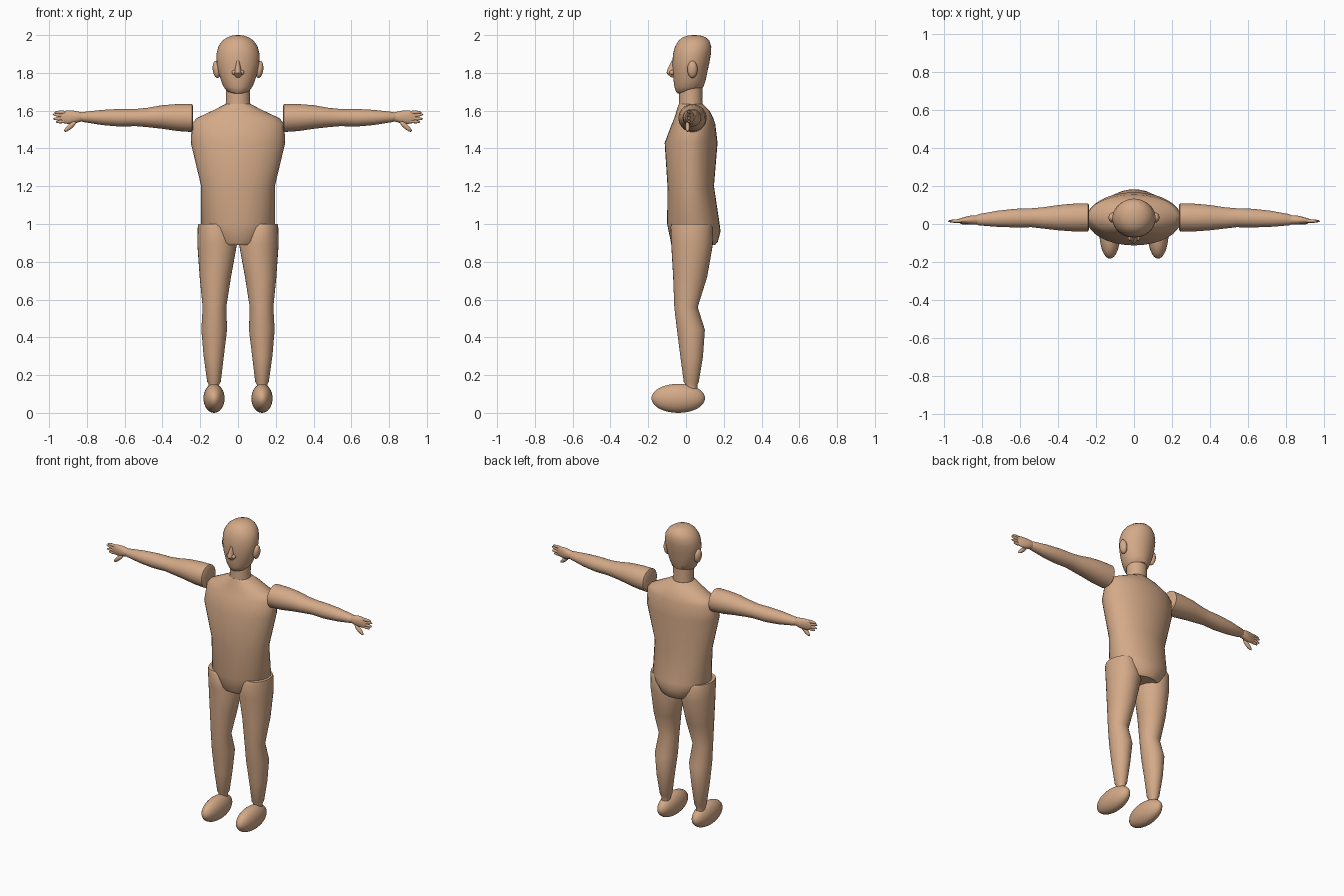
import bpy, bmesh, math
from mathutils import Vector

skin = bpy.data.materials.new("skin tan")
skin.diffuse_color = (0.66, 0.40, 0.245, 1)
SEG = 32


def finish(name, bm, angle=35):
    bmesh.ops.recalc_face_normals(bm, faces=bm.faces)
    me = bpy.data.meshes.new(name)
    bm.to_mesh(me)
    bm.free()
    ob = bpy.data.objects.new(name, me)
    bpy.context.collection.objects.link(ob)
    me.materials.append(skin)
    bpy.ops.object.select_all(action='DESELECT')
    ob.select_set(True)
    bpy.context.view_layer.objects.active = ob
    bpy.ops.object.shade_smooth_by_angle(angle=math.radians(angle))
    return ob


def loft(name, rings, place):
    """Skin elliptical rings (t, lo_a, hi_a, lo_b, hi_b); place maps (t, a, b) to xyz."""
    bm = bmesh.new()
    loops = []
    for t, a0, a1, b0, b1 in rings:
        loop = []
        for i in range(SEG):
            w = 2 * math.pi * i / SEG
            a = (a0 + a1) / 2 + (a1 - a0) / 2 * math.cos(w)
            b = (b0 + b1) / 2 + (b1 - b0) / 2 * math.sin(w)
            loop.append(bm.verts.new(place(t, a, b)))
        loops.append(loop)
    for p, q in zip(loops, loops[1:]):
        for i in range(SEG):
            j = (i + 1) % SEG
            bm.faces.new((p[i], p[j], q[j], q[i]))
    bm.faces.new(loops[0])
    bm.faces.new(loops[-1])
    return finish(name, bm)


def ellipsoid(name, loc, radii, tilt=0.0, seg=32):
    """Ellipsoid tilted about the y axis."""
    bm = bmesh.new()
    bmesh.ops.create_uvsphere(bm, u_segments=seg, v_segments=seg // 2, radius=1)
    c, s = math.cos(tilt), math.sin(tilt)
    for v in bm.verts:
        x, y, z = (v.co[k] * radii[k] for k in range(3))
        v.co = Vector((c * x + s * z, y, c * z - s * x)) + Vector(loc)
    return finish(name, bm, 60)


def upright(t, a, b):
    return (a, b, t)


# torso, from crotch to collar
torso = [(0.89, 0.12, -0.07, 0.155), (0.905, 0.135, -0.08, 0.168),
         (0.96, 0.172, -0.092, 0.183), (1.0, 0.195, -0.1, 0.178),
         (1.2, 0.195, -0.098, 0.148), (1.43, 0.25, -0.113, 0.167),
         (1.53, 0.245, -0.075, 0.155), (1.56, 0.22, -0.062, 0.145),
         (1.60, 0.135, -0.05, 0.125), (1.635, 0.066, -0.038, 0.09)]
loft("torso", [(z, -w, w, y0, y1) for z, w, y0, y1 in torso], upright)
loft("neck", [(1.60, -.068, .068, -.04, .09), (1.66, -.063, .063, -.036, .086),
              (1.76, -.066, .066, -.036, .088)], upright)

# head: jaw up to a domed crown
head = [(1.692, 0.03, -0.045, 0.02), (1.70, 0.053, -0.053, 0.055),
        (1.725, 0.076, -0.061, 0.092), (1.76, 0.09, -0.066, 0.104),
        (1.80, 0.103, -0.07, 0.112), (1.85, 0.113, -0.072, 0.123),
        (1.90, 0.114, -0.069, 0.132), (1.94, 0.104, -0.058, 0.134),
        (1.97, 0.083, -0.04, 0.124), (1.988, 0.058, -0.018, 0.105),
        (1.997, 0.03, 0.01, 0.077), (2.0, 0.008, 0.034, 0.051)]
loft("head", [(z, -w, w, y0, y1) for z, w, y0, y1 in head], upright)

# nose: narrow bridge widening to a tip
loft("nose", [(1.775, -.012, .012, -.075, -.04), (1.79, -.02, .02, -.095, -.04),
              (1.80, -.021, .021, -.103, -.04), (1.82, -.016, .016, -.098, -.04),
              (1.865, -.008, .008, -.076, -.04)], upright)

leg = [(1.0, 0.055, 0.21, -0.075, 0.13), (0.985, 0.035, 0.213, -0.082, 0.14),
       (0.89, 0.006, 0.215, -0.078, 0.142), (0.72, 0.037, 0.203, -0.068, 0.112),
       (0.56, 0.062, 0.187, -0.062, 0.062), (0.44, 0.058, 0.194, -0.048, 0.1),
       (0.30, 0.075, 0.182, -0.03, 0.09), (0.165, 0.091, 0.163, -0.012, 0.068),
       (0.15, 0.1, 0.155, -0.004, 0.06), (0.12, 0.1, 0.155, -0.004, 0.06)]
arm = [(0.237, -0.03, 0.1, 1.495, 1.622), (0.243, -0.04, 0.109, 1.487, 1.635),
       (0.32, -0.039, 0.107, 1.492, 1.635), (0.40, -0.033, 0.1, 1.504, 1.629),
       (0.48, -0.024, 0.088, 1.513, 1.615), (0.54, -0.017, 0.083, 1.518, 1.609),
       (0.63, -0.018, 0.08, 1.516, 1.609), (0.72, -0.015, 0.07, 1.524, 1.604),
       (0.82, -0.007, 0.052, 1.54, 1.593), (0.835, 0.0, 0.043, 1.545, 1.588)]
palm = [(0.81, 0.005, 0.04, 1.547, 1.588), (0.84, -0.003, 0.046, 1.54, 1.594),
        (0.87, -0.002, 0.043, 1.531, 1.6), (0.90, 0.003, 0.035, 1.53, 1.601),
        (0.93, 0.006, 0.025, 1.535, 1.598), (0.94, 0.01, 0.02, 1.545, 1.59)]
# fingers: middle x, z, half length, downward tilt
fingers = [(0.935, 1.591, 0.038, 0.0), (0.94, 1.575, 0.042, -0.14),
           (0.942, 1.558, 0.037, 0.04), (0.928, 1.543, 0.036, 0.1)]

for side, s in (("left", 1), ("right", -1)):
    def sideways(t, a, b):
        return (s * t, a, b)

    def mirrored(t, a, b):
        return (s * a, b, t)

    loft(side + "_leg", leg, mirrored)
    ellipsoid(side + "_foot", (s * 0.127, -0.041, 0.077), (0.056, 0.142, 0.077))
    loft(side + "_arm", arm, sideways)
    loft(side + "_palm", palm, sideways)
    for i, (x, z, h, tilt) in enumerate(fingers):
        ellipsoid(f"{side}_finger_{i + 1}", (s * x, 0.015, z), (h, 0.009, 0.0095), s * tilt, 12)
    ellipsoid(side + "_thumb", (s * 0.888, 0.008, 1.517), (0.042, 0.012, 0.013), s * 0.72, 16)
    ellipsoid(side + "_ear", (s * 0.113, 0.034, 1.818), (0.021, 0.027, 0.046), s * 0.12, 20)
    ellipsoid(side + "_nostril", (s * 0.02, -0.074, 1.802), (0.013, 0.014, 0.013), 0, 12)
